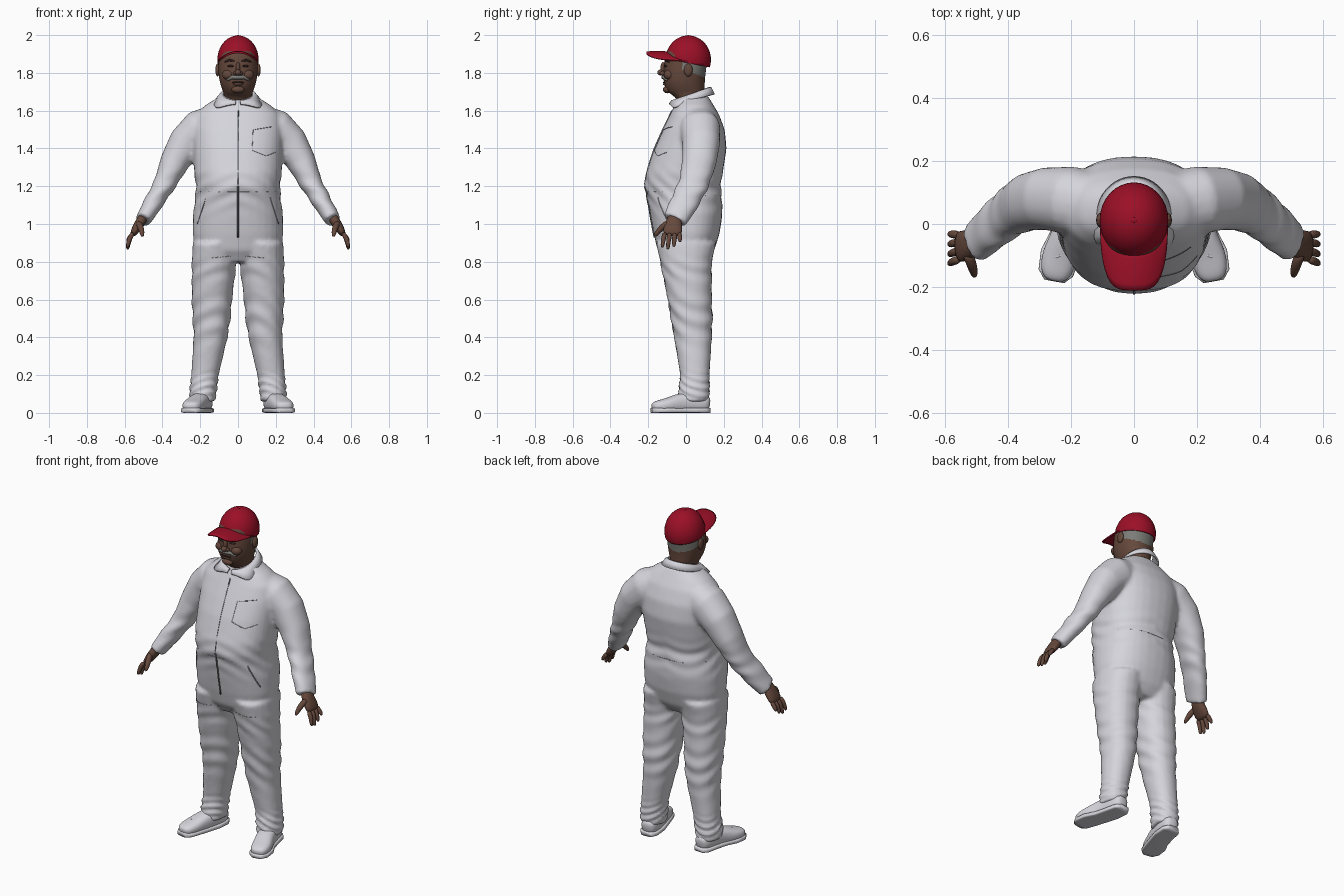
import bpy, bmesh, math
from mathutils import Vector

cube = bpy.data.objects.get("Cube")
if cube:
    bpy.data.objects.remove(cube)


def material(name, r, g, b):
    m = bpy.data.materials.new(name)
    m.use_nodes = True
    m.diffuse_color = (r, g, b, 1)
    bsdf = next(n for n in m.node_tree.nodes if n.type == 'BSDF_PRINCIPLED')
    bsdf.inputs["Base Color"].default_value = (r, g, b, 1)
    bsdf.inputs["Roughness"].default_value = 0.8
    return m


WHITE = material("suit_white", .66, .66, .71)
SEAM = material("seam_grey", .36, .36, .4)
ZIP = material("zipper_grey", .13, .13, .14)
RED = material("cap_red", .33, .005, .02)
SKIN = material("skin_brown", .13, .065, .045)
HAIR = material("hair_grey", .2, .2, .185)
DARK = material("eye_dark", .035, .02, .017)
X, Y, Z = Vector((1, 0, 0)), Vector((0, 1, 0)), Vector((0, 0, 1))


def loft(bm, rings, ref=Y, flat=False, n=20, e=2.2, sx=1):
    """Skin closed rings (x, y, z, half width, half depth) along a path."""
    cs = [Vector(r[:3]) for r in rings]
    loops = []
    for i, r in enumerate(rings):
        t = Z if flat else (cs[min(i + 1, len(cs) - 1)] - cs[max(i - 1, 0)]).normalized()
        v = (ref - t * ref.dot(t)).normalized()
        u = v.cross(t)
        loop = []
        for k in range(n):
            a = math.tau * k / n
            c, s = [math.copysign(abs(q) ** (2 / e), q) for q in (math.cos(a), math.sin(a))]
            p = cs[i] + u * c * r[3] + v * s * r[4]
            loop.append(bm.verts.new((p.x * sx, p.y, p.z)))
        loops.append(loop)
    for a, b in zip(loops, loops[1:]):
        for k in range(n):
            bm.faces.new((a[k], a[(k + 1) % n], b[(k + 1) % n], b[k]))
    bm.faces.new(loops[0])
    bm.faces.new(loops[-1])


def finish(name, bm, *mats):
    bmesh.ops.recalc_face_normals(bm, faces=bm.faces)
    me = bpy.data.meshes.new(name)
    bm.to_mesh(me)
    bm.free()
    me.shade_smooth()
    ob = bpy.data.objects.new(name, me)
    bpy.context.collection.objects.link(ob)
    for m in mats:
        me.materials.append(m)
    return ob


def add(ob, kind, **props):
    m = ob.modifiers.new(kind.lower(), kind)
    for k, v in props.items():
        setattr(m, k, v)


def bake(ob):
    dg = bpy.context.evaluated_depsgraph_get()
    me = bpy.data.meshes.new_from_object(ob.evaluated_get(dg))
    ob.modifiers.clear()
    ob.data = me
    me.shade_smooth()
    bpy.context.view_layer.update()


def mirrored(ob):
    add(ob, 'MIRROR')
    return ob


def ellipsoid(name, loc, size, mat, mirror=False):
    bm = bmesh.new()
    bmesh.ops.create_uvsphere(bm, u_segments=20, v_segments=12, radius=1)
    for v in bm.verts:
        v.co = Vector(loc) + Vector(a * b for a, b in zip(v.co, size))
    ob = finish(name, bm, mat)
    return mirrored(ob) if mirror else ob


def strip(name, target, pts, mat, r=.002, taper=1, side=-1, mirror=False):
    """Lay a thin rounded line on a surface, through (x, z) points."""
    path = []
    for (xa, za), (xb, zb) in zip(pts, pts[1:]):
        for k in range(9):
            f = k / 8
            hit, p, _, _ = target.ray_cast(Vector((xa + (xb - xa) * f, side, za + (zb - za) * f)), Y * -side)
            if hit and (not path or (p - path[-1]).length > .0005):
                path.append(p)
    bm = bmesh.new()
    last = max(len(path) - 1, 1)
    rings = []
    for i, p in enumerate(path):
        q = r * (taper + (1 - taper) * math.sin(math.pi * i / last) ** .6)
        rings.append((*p, q, q))
    loft(bm, rings, ref=Vector((.1, 1, .07)), n=6, e=2)
    ob = finish(name, bm, mat)
    return mirrored(ob) if mirror else ob


# Coverall: torso, legs and sleeves fused into one cloth surface
torso = [(.80, .13, -.11, .11), (.86, .225, -.15, .15), (.95, .24, -.172, .178), (1.05, .238, -.19, .193),
         (1.14, .226, -.205, .19), (1.2, .222, -.22, .183), (1.27, .232, -.212, .195), (1.4, .238, -.17, .215),
         (1.5, .24, -.125, .205), (1.58, .225, -.085, .175), (1.63, .172, -.06, .145), (1.68, .09, -.04, .115)]
leg = [(.187, .04, .06, .068, .08), (.187, .042, .1, .071, .082), (.175, .047, .2, .073, .078),
       (.145, .037, .4, .09, .1), (.14, .03, .5, .1, .11), (.138, .02, .6, .107, .117),
       (.126, 0, .8, .119, .137), (.12, 0, .9, .12, .16)]
sleeve = [(.12, .06, 1.53, .1, .1), (.2, .075, 1.5, .108, .108), (.275, .08, 1.43, .095, .1),
          (.335, .07, 1.33, .078, .092), (.39, .04, 1.21, .058, .08), (.455, -.015, 1.1, .049, .075),
          (.503, -.06, 1.02, .043, .066)]
bm = bmesh.new()
loft(bm, [(0, (f + b) / 2, z, w, (b - f) / 2) for z, w, f, b in torso], flat=True, n=32, e=2.3)
for sx in (1, -1):
    loft(bm, leg, flat=True, sx=sx)
    loft(bm, sleeve, sx=sx)
suit = finish("coverall", bm, WHITE)
add(suit, 'REMESH', mode='VOXEL', voxel_size=.011)
add(suit, 'SMOOTH', factor=.5, iterations=7)
bake(suit)

# Soft cloth folds at ankles, knees, elbows and waist
folds = [(.13, .06, 150, .005), (.5, .13, 62, .004), (.75, .06, 70, .003), (1.17, .09, 75, .003)]
normals = [v.normal.copy() for v in suit.data.vertices]
for v, nrm in zip(suit.data.vertices, normals):
    x, y, z = v.co
    d = 0
    for zc, w, freq, amp in folds:
        phase = freq * (z + .35 * abs(x) + .3 * y) + 3 * math.sin(9 * y + 5 * x)
        d += amp * math.exp(-((z - zc) / w) ** 2) * math.sin(phase)
    v.co += nrm * d
bpy.context.view_layer.update()

# Zipper, pockets and seams
strip("zipper", suit, [(0, .93), (0, 1.2)], ZIP, .005)
strip("upper_placket", suit, [(0, 1.21), (0, 1.6)], SEAM, .0025)
strip("zipper_pull", suit, [(0, 1.57), (0, 1.6)], ZIP, .004)
strip("waist_seam", suit, [(-.2, 1.17), (.2, 1.17)], SEAM, .0015)
strip("back_waist_seam", suit, [(-.2, 1.15), (.2, 1.15)], SEAM, .0015, side=1)
strip("chest_pocket", suit, [(.08, 1.5), (.075, 1.39), (.15, 1.36), (.2, 1.38)], SEAM, .0015)
strip("pocket_pens", suit, [(.09, 1.5), (.18, 1.515)], ZIP, .002)
strip("side_pocket", suit, [(.17, 1.14), (.215, 1.0)], SEAM, .003, mirror=True)
strip("thigh_seam", suit, [(.04, .83), (.14, .82), (.2, .82)], SEAM, .0012, mirror=True)

# Turned-down collar, open at the front
bm = bmesh.new()
rows = []
for k in range(41):
    a = .12 + (math.tau - .24) * k / 40
    c, s = math.cos(a), math.sin(a)
    tip = math.exp(-((min(a, math.tau - a) - .85) / .35) ** 2)
    top = (.078 * s, .028 - .093 * c, 1.69 - .035 * c)
    mid = (.092 * s, .028 - .106 * c, 1.69 - .035 * c)
    low = ((.118 + .04 * tip) * s, .03 - (.122 + .02 * tip) * c, 1.662 - .026 * c - .024 * tip)
    rows.append([bm.verts.new(p) for p in (top, mid, low)])
for a, b in zip(rows, rows[1:]):
    for j in range(2):
        bm.faces.new((a[j], a[j + 1], b[j + 1], b[j]))
collar = finish("collar", bm, WHITE)
add(collar, 'SOLIDIFY', thickness=.01)

# Shoes with soles and laces
shoe = [(.178, .128, .045, .03, .035), (.18, .1, .05, .05, .048), (.19, .03, .058, .055, .056),
        (.21, -.04, .052, .053, .052), (.235, -.1, .04, .059, .038), (.248, -.155, .035, .052, .03),
        (.253, -.182, .03, .028, .02)]
bm = bmesh.new()
loft(bm, shoe, ref=Z, e=2.5, n=16)
shoes = mirrored(finish("shoes", bm, WHITE))
add(shoes, 'SUBSURF', levels=2, render_levels=2)
bm = bmesh.new()
loft(bm, [(x, y, .013, w + .004, .013) for x, y, z, w, h in shoe], ref=Z, e=5, n=24)
mirrored(finish("soles", bm, WHITE))
for i in range(3):
    bm = bmesh.new()
    y = -.05 - i * .025
    loft(bm, [(.218 + i * .008 + s * .03, y - .01 * s, .092 - i * .007 - .018 * s * s, .004, .004)
              for s in (-1, -.5, 0, .5, 1)], n=6)
    mirrored(finish("shoe_lace", bm, WHITE))

# Hands: palm, four fingers and thumb
bm = bmesh.new()
loft(bm, [(.495, -.058, 1.05, .026, .035), (.515, -.064, 1.01, .028, .042), (.54, -.07, .975, .024, .052),
          (.562, -.073, .935, .015, .05)], n=16)
for y0, y1, z1 in [(-.112, -.125, .875), (-.085, -.096, .865), (-.058, -.064, .878), (-.034, -.032, .903)]:
    loft(bm, [(.553, y0, .955, .014, .014), (.575, (y0 + y1) / 2, .925, .0135, .0135),
              (.583, y1, z1 + .012, .011, .011), (.586, y1, z1, .006, .006)], n=10, e=2)
loft(bm, [(.53, -.09, 1.01, .018, .018), (.515, -.125, .985, .018, .018), (.508, -.152, .955, .014, .014),
          (.505, -.168, .932, .008, .008)], ref=X, n=10, e=2)
hands = mirrored(finish("hands", bm, SKIN))
add(hands, 'SUBSURF', levels=1, render_levels=1)

# Head and neck, with grey hair below the cap
skull = [(1.6, .07, -.03, .095), (1.67, .078, -.05, .1), (1.69, .074, -.088, .1), (1.715, .086, -.108, .1),
         (1.76, .1, -.122, .1), (1.81, .105, -.119, .106), (1.86, .105, -.116, .114), (1.92, .098, -.105, .11),
         (1.96, .06, -.06, .07)]
bm = bmesh.new()
loft(bm, [(0, (f + b) / 2, z, w, (b - f) / 2) for z, w, f, b in skull], flat=True, n=24, e=2.15)
head = finish("head", bm, SKIN, HAIR)
add(head, 'SUBSURF', levels=3, render_levels=3)
bake(head)
for p in head.data.polygons:
    y, z = p.center.y, p.center.z
    p.material_index = int(y > -.02 and z > 1.815 - .4 * max(y, 0))

# Face
ellipsoid("nose_bridge", (0, -.121, 1.825), (.012, .014, .032), SKIN)
ellipsoid("nose_tip", (0, -.132, 1.802), (.017, .02, .016), SKIN)
ellipsoid("nostrils", (.014, -.124, 1.797), (.012, .014, .011), SKIN, True)
ellipsoid("cheeks", (.05, -.088, 1.79), (.034, .03, .028), SKIN, True)
ellipsoid("chin", (0, -.1, 1.712), (.034, .022, .02), SKIN)
ellipsoid("ears", (.108, .012, 1.815), (.012, .023, .034), SKIN, True)
strip("eyes", head, [(.024, 1.836), (.055, 1.836)], DARK, .006, .3, mirror=True)
strip("eyebrows", head, [(.018, 1.862), (.045, 1.868), (.07, 1.858)], DARK, .006, .4, mirror=True)
strip("mouth", head, [(-.032, 1.75), (.032, 1.75)], DARK, .005, .3)
strip("lower_lip", head, [(-.025, 1.741), (.025, 1.741)], SKIN, .008, .3)
strip("moustache", head, [(-.06, 1.76), (-.03, 1.777), (0, 1.777), (.03, 1.777), (.06, 1.76)], HAIR, .012, .3)

# Cap crown: a dome trimmed by a sloping plane
bm = bmesh.new()
bmesh.ops.create_uvsphere(bm, u_segments=32, v_segments=24, radius=1)
for v in bm.verts:
    v.co = Vector((v.co.x * .109, v.co.y * .12 + .012, v.co.z * .128 + 1.87))
bmesh.ops.bisect_plane(bm, geom=bm.verts[:] + bm.edges[:] + bm.faces[:], plane_co=(0, .13, 1.828),
                       plane_no=(0, .2, 1), clear_inner=True)
crown = finish("cap_crown", bm, RED)
add(crown, 'SOLIDIFY', thickness=.006)
ellipsoid("cap_button", (0, .012, 1.996), (.009, .009, .004), RED)

# Cap brim, curving down at the sides
bm = bmesh.new()
grid = []
for i in range(25):
    u = math.sin(math.pi * (i / 24 - .5))
    near, far = .0 - .09 * math.sqrt(1 - u * u), -.02 - .19 * (1 - u ** 4) ** .5
    grid.append([bm.verts.new((.103 * u, near + (far - near) * j / 6,
                               1.908 - .045 * u * u + .004 * math.sin(j / 6 * 3))) for j in range(7)])
for a, b in zip(grid, grid[1:]):
    for j in range(6):
        bm.faces.new((a[j], a[j + 1], b[j + 1], b[j]))
brim = finish("cap_brim", bm, RED)
add(brim, 'SOLIDIFY', thickness=.009, offset=0)
